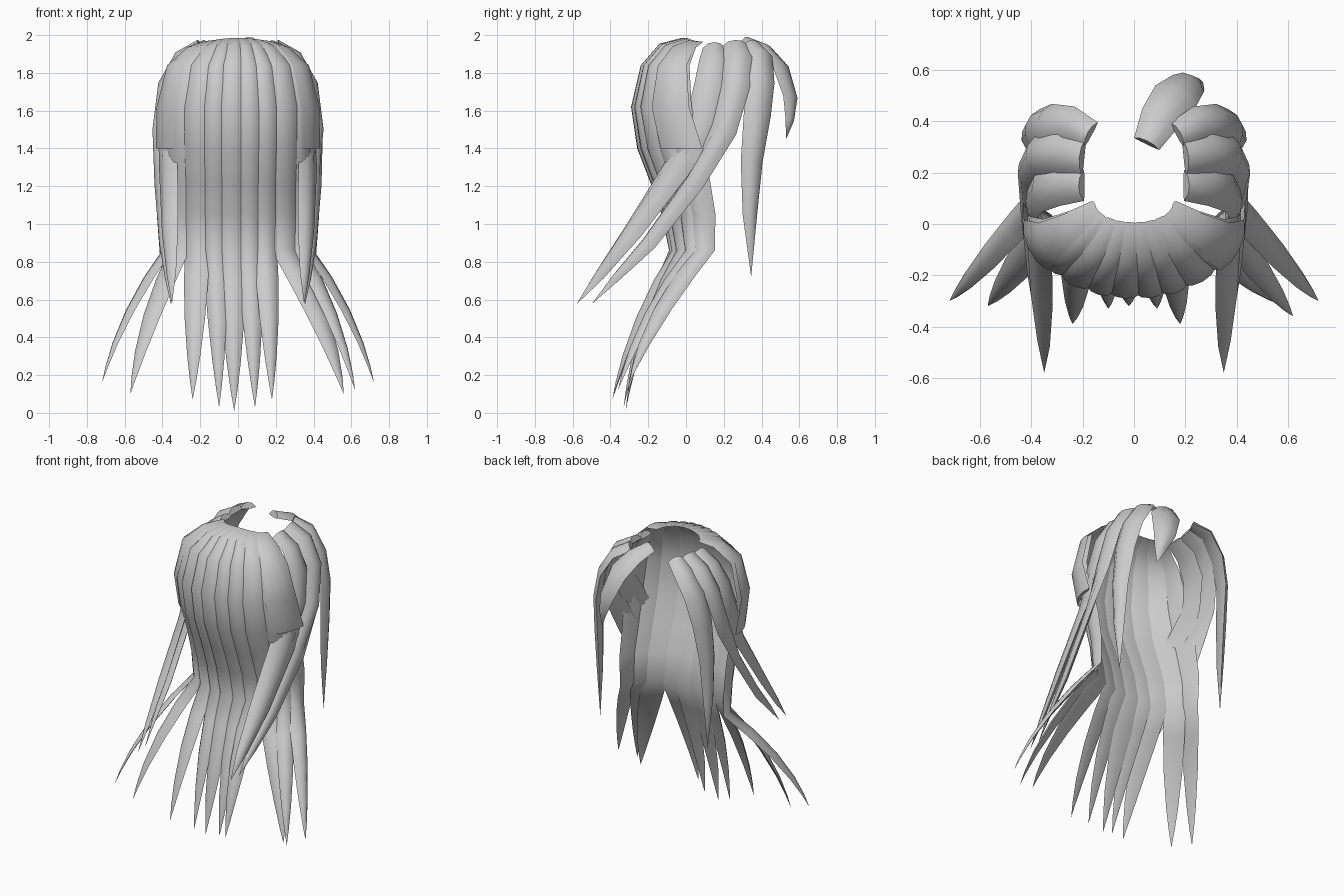
import bpy, bmesh, math
from mathutils import Vector

if "Cube" in bpy.data.objects:
    bpy.data.objects.remove(bpy.data.objects["Cube"])

hair = bpy.data.materials.new("light_grey_hair")
hair.diffuse_color = (0.6, 0.6, 0.6, 1)
hair.use_nodes = True
hair.node_tree.nodes["Principled BSDF"].inputs["Base Color"].default_value = hair.diffuse_color


def loft(name, rings, tip=None):
    """Skin closed rings of equal size; end in a point if a tip is given."""
    bm = bmesh.new()
    loops = [[bm.verts.new(p) for p in r] for r in rings]
    n = len(rings[0])
    for a, b in zip(loops, loops[1:]):
        for i in range(n):
            j = (i + 1) % n
            bm.faces.new((a[i], a[j], b[j], b[i]))
    bm.faces.new(loops[0][::-1])
    if tip is None:
        bm.faces.new(loops[-1])
    else:
        v = bm.verts.new(tip)
        for i in range(n):
            bm.faces.new((loops[-1][i], loops[-1][(i + 1) % n], v))
    bmesh.ops.recalc_face_normals(bm, faces=bm.faces)
    me = bpy.data.meshes.new(name)
    bm.to_mesh(me)
    bm.free()
    me.materials.append(hair)
    ob = bpy.data.objects.new(name, me)
    bpy.context.collection.objects.link(ob)
    bpy.context.view_layer.objects.active = ob
    ob.select_set(True)
    bpy.ops.object.shade_smooth_by_angle(angle=math.radians(50))
    ob.select_set(False)


def section(c, side, out, w, t):
    """Crescent section: half width w along side, bulging by t along out."""
    pts = ((-1, -.3), (-.55, .7), (0, 1), (.55, .7), (1, -.3), (.5, -.5), (-.5, -.5))
    return [c + side * (u * w) + out * (v * t) for u, v in pts]


# Back shell: z, half width, y at the middle, y at the sides
SHELL = [(1.985, .165, -.005, .08), (1.955, .25, -.12, .035), (1.84, .355, -.22, -.005),
         (1.62, .405, -.272, .0), (1.4, .405, -.24, .06), (1.22, .395, -.17, .10),
         (1.05, .395, -.11, .13), (.86, .39, -.07, .13)]


def shell_point(row, deg):
    z, hw, ym, ys = row
    a = math.radians(deg)
    drop = .02 * math.sin(a) ** 2 if z > 1.9 else 0   # crown dips at the sides
    return Vector((hw * math.sin(a), ys + (ym - ys) * math.cos(a), z - drop))


def shell_section(row, a0, a1, t, push=0):
    p, q = shell_point(row, a0), shell_point(row, a1)
    side = q - p
    w = side.length / 2
    side.normalize()
    out = Vector((side.y, -side.x, 0)).normalized()
    mid = shell_point(row, (a0 + a1) / 2)
    c = (p + q) / 2 * .5 + mid * .5 + out * push
    return section(c, side, out, w, t), c, side, out, w


# Long back strands: angle range on the shell, then tip position
BACK = [(-95, -64, (-.72, -.30, .16)), (-68, -42, (-.57, -.32, .10)),
        (-45, -24, (-.24, -.39, .07)), (-27, -11, (-.10, -.33, .03)),
        (-14, 4, (-.02, -.32, .01)), (1, 17, (.09, -.33, .03)),
        (14, 31, (.18, -.39, .07)), (28, 52, (.56, -.31, .10)),
        (48, 70, (.62, -.36, .12)), (64, 95, (.72, -.30, .16))]
for k, (a0, a1, tip) in enumerate(BACK):
    rings = []
    for row in SHELL:
        ring, c, side, out, w = shell_section(row, a0 - 1, a1 + 1, .022)
        rings.append(ring)
    tip = Vector(tip)
    for s, f in ((.2, 1.0), (.45, .85), (.7, .55), (.88, .25)):
        h = s + .45 * s * (1 - s)
        p = c.lerp(tip, h)
        p.z = c.z + (tip.z - c.z) * s
        rings.append(section(p, side, out, min(max(w, .05), .085) * f, .026 * f))
    loft(f"back_strand_{k + 1}", rings, tip)

# Blunt overlay panels at the sides of the shell
PANEL = SHELL[:3] + [(1.62, .405, -.272, .005), (1.4, .405, -.235, .075)]
for s, label in ((-1, "left"), (1, "right")):
    a0, a1 = sorted((s * 50, s * 94))
    loft(f"side_panel_{label}", [shell_section(r, a0, a1, .025, p)[0]
                                 for r, p in zip(PANEL, (.004, .01, .014, .02, .024))])


def lock(name, path, hint, t=.028):
    """Tapered lock; path points are (x, y, z, half width), last one the tip."""
    P = [Vector(p[:3]) for p in path]
    rings = []
    for i in range(len(P) - 1):
        tan = (P[i + 1] - P[max(i - 1, 0)]).normalized()
        side = tan.cross(hint(P[i])).normalized()
        out = side.cross(tan).normalized()
        w = path[i][3]
        rings.append(section(P[i], side, out, w, min(t, w * .5)))
    loft(name, rings, P[-1])


def side_hint(p):
    # lower lengths roll over to face backwards and up
    k = .22 * min(max((1.55 - p.z) / .3, 0), 1)
    return Vector((p.x, -k, max(p.z - 1.65, 0) + k))


def front_hint(p):
    return Vector((p.x, .12, max(p.z - 1.65, 0)))


# Mirrored face-framing locks
LOCKS = {
    "side_lock_rear": (side_hint, [
        (.20, .15, 1.94, .06), (.30, .15, 1.87, .08), (.37, .135, 1.74, .09),
        (.395, .09, 1.55, .09), (.375, -.05, 1.3, .085), (.365, -.28, .97, .065),
        (.355, -.46, .73, .035), (.35, -.58, .575, 0)]),
    "side_lock_front": (side_hint, [
        (.20, .26, 1.95, .07), (.31, .275, 1.89, .075), (.395, .265, 1.74, .075),
        (.425, .20, 1.5, .07), (.405, .04, 1.22, .065), (.385, -.20, .9, .05),
        (.37, -.37, .72, .028), (.355, -.50, .575, 0)]),
    "front_lock": (front_hint, [
        (.17, .35, 1.95, .055), (.26, .395, 1.9, .07), (.35, .395, 1.76, .08),
        (.395, .38, 1.58, .075), (.41, .35, 1.33, .06), (.41, .34, 1.05, .04),
        (.405, .345, .72, 0)]),
}
for name, (hint, path) in LOCKS.items():
    for s, label in ((-1, "left"), (1, "right")):
        lock(f"{name}_{label}", [(s * x, y, z, w) for x, y, z, w in path], hint)

# Single fringe swept to one side
lock("fringe", [(.05, .315, 1.965, .055), (.105, .42, 1.925, .08), (.165, .505, 1.83, .09),
                (.215, .555, 1.67, .07), (.245, .55, 1.55, .038), (.26, .53, 1.45, 0)],
     lambda p: Vector((p.x, p.y - .1, p.z - 1.5)))
